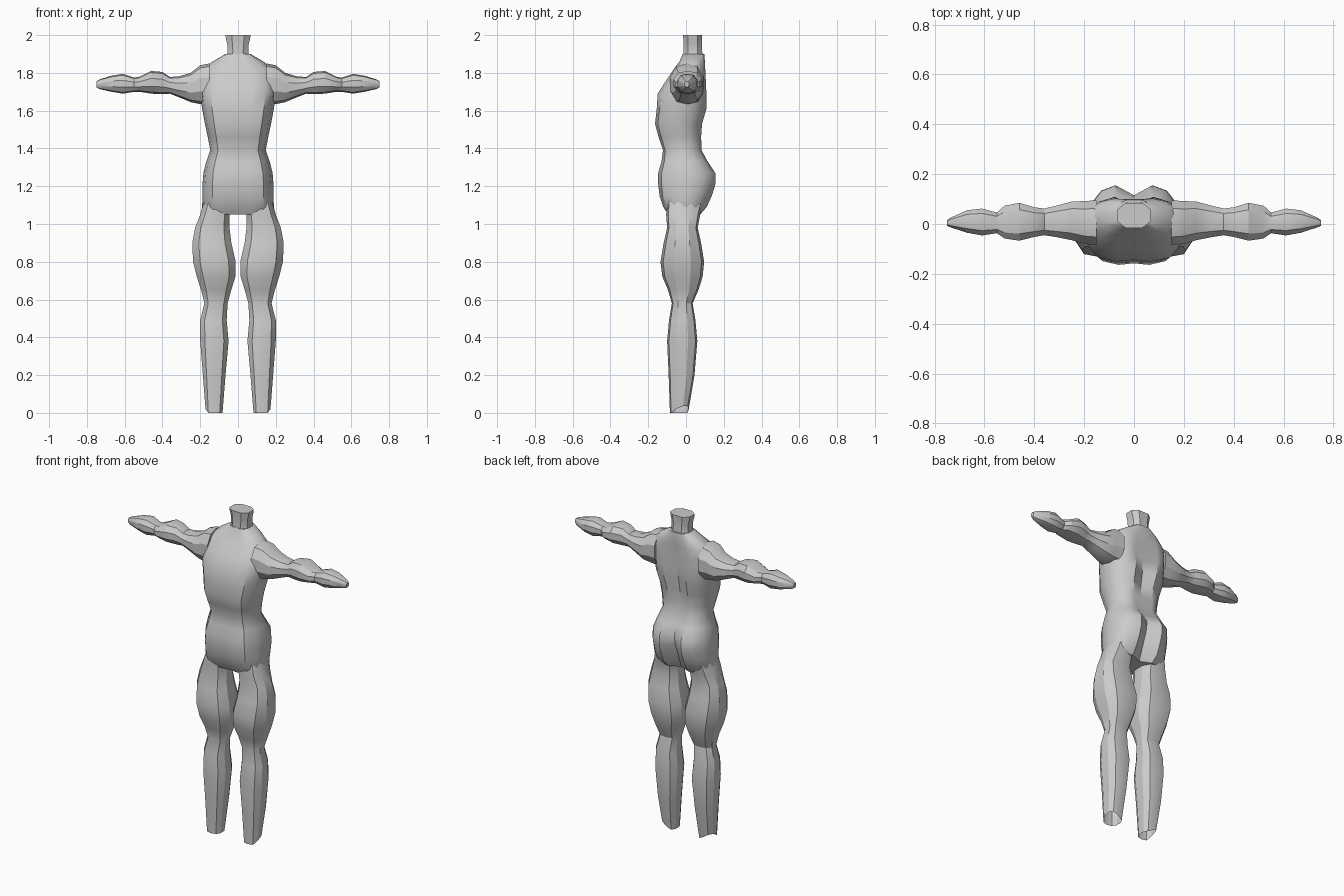
import bpy, bmesh, math


def loft(name, rings, cap_start=False, cap_end=False, angle=30):
    bm = bmesh.new()
    loops = [[bm.verts.new(p) for p in ring] for ring in rings]
    n = len(loops[0])
    for a, b in zip(loops, loops[1:]):
        for i in range(n):
            j = (i + 1) % n
            bm.faces.new((a[i], a[j], b[j], b[i]))
    if cap_start:
        bm.faces.new(loops[0])
    if cap_end:
        bm.faces.new(loops[-1])
    bmesh.ops.recalc_face_normals(bm, faces=bm.faces)
    me = bpy.data.meshes.new(name)
    bm.to_mesh(me)
    bm.free()
    ob = bpy.data.objects.new(name, me)
    bpy.context.collection.objects.link(ob)
    bpy.context.view_layer.objects.active = ob
    bpy.ops.object.select_all(action='DESELECT')
    ob.select_set(True)
    bpy.ops.object.shade_smooth_by_angle(angle=math.radians(angle))
    return ob


def oval(a0, a1, b0, b1, n, power=0.85):
    """Slightly squared oval filling the box a0..a1 by b0..b1."""
    pts = []
    for i in range(n):
        t = 2 * math.pi * (i + 0.5) / n
        c, s = math.cos(t), math.sin(t)
        k = 1 / math.cos(math.pi / n)
        u = max(-1, min(1, math.copysign(abs(c) ** power, c) * k))
        v = max(-1, min(1, math.copysign(abs(s) ** power, s) * k))
        pts.append(((a0 + a1) / 2 + u * (a1 - a0) / 2,
                    (b0 + b1) / 2 + v * (b1 - b0) / 2))
    return pts


# Torso: half outline (width fraction, depth fraction) from front to back
HALF = [(0, -0.95), (0.35, -1), (0.72, -0.88), (0.93, -0.5), (1, 0.05),
        (0.93, 0.5), (0.7, 0.86), (0.4, 1)]
# height, half width, front y, back y, depth of the spine groove
TORSO = [
    (1.05, 0.175, -0.095, 0.075, 0.03), (1.09, 0.19, -0.12, 0.11, 0.05),
    (1.15, 0.188, -0.14, 0.137, 0.055), (1.21, 0.188, -0.147, 0.155, 0.05),
    (1.27, 0.183, -0.147, 0.155, 0.04), (1.33, 0.168, -0.13, 0.115, 0.025),
    (1.39, 0.147, -0.122, 0.083, 0.015), (1.46, 0.16, -0.145, 0.08, 0.02),
    (1.53, 0.175, -0.164, 0.085, 0.025), (1.61, 0.19, -0.155, 0.108, 0.035),
    (1.69, 0.2, -0.15, 0.108, 0.03), (1.76, 0.2, -0.105, 0.105, 0.02),
    (1.82, 0.185, -0.065, 0.102, 0.01), (1.86, 0.135, -0.035, 0.1, 0),
    (1.9, 0.066, -0.017, 0.097, 0),
]
rings = []
for z, w, f, b, g in TORSO:
    cy, h = (f + b) / 2, (b - f) / 2
    right = [(x * w, cy + d * h, z) for x, d in HALF]
    left = [(-x, y, zz) for x, y, zz in reversed(right[1:])]
    rings.append(right + [(0, b - g, z)] + left)
loft("torso", rings, True, True, 35)

# Neck
NECK = [(1.87, 0.066, -0.015, 0.09), (1.91, 0.055, -0.013, 0.086),
        (1.95, 0.056, -0.013, 0.084), (1.98, 0.064, -0.014, 0.084),
        (2.0, 0.066, -0.016, 0.085)]
loft("neck", [[(x, y, z) for x, y in oval(-w, w, f, b, 8, 0.8)]
              for z, w, f, b in NECK], True, True)

# Legs: height, inner x, outer x, front y, back y
LEG = [
    (1.12, 0.04, 0.18, -0.1, 0.09), (1.05, 0.045, 0.2, -0.105, 0.075),
    (0.98, 0.045, 0.227, -0.1, 0.062), (0.9, 0.035, 0.242, -0.118, 0.08),
    (0.8, 0.012, 0.238, -0.135, 0.096), (0.72, 0.014, 0.218, -0.125, 0.088),
    (0.65, 0.036, 0.195, -0.095, 0.066), (0.58, 0.055, 0.178, -0.075, 0.035),
    (0.49, 0.06, 0.2, -0.09, 0.05), (0.38, 0.05, 0.2, -0.1, 0.06),
    (0.2, 0.066, 0.186, -0.092, 0.045), (0, 0.082, 0.172, -0.085, 0.014),
]
# Arms: x, bottom z, top z, front y, back y
ARM = [
    (0.15, 1.63, 1.85, -0.085, 0.095), (0.2, 1.635, 1.84, -0.08, 0.092),
    (0.25, 1.645, 1.8, -0.065, 0.09), (0.31, 1.67, 1.782, -0.053, 0.074),
    (0.36, 1.69, 1.778, -0.045, 0.062), (0.4, 1.687, 1.805, -0.052, 0.067),
    (0.46, 1.69, 1.81, -0.067, 0.085), (0.52, 1.7, 1.78, -0.058, 0.073),
    (0.55, 1.7, 1.775, -0.037, 0.046), (0.61, 1.69, 1.795, -0.046, 0.062),
    (0.67, 1.7, 1.785, -0.035, 0.055), (0.735, 1.715, 1.765, -0.014, 0.026),
    (0.75, 1.725, 1.755, -0.007, 0.016),
]
for side, s in (("left", 1), ("right", -1)):
    legs = []
    for z, i, o, f, b in LEG:
        pts = oval(i, o, f, b, 10)
        if z == 0:  # slanted open cuff
            legs.append([(s * x, y, max(0, 0.7 * (x - 0.14) + 0.4 * (y + 0.05)))
                         for x, y in pts])
        else:
            legs.append([(s * x, y, z) for x, y in pts])
    loft(side + "_leg", legs, True, False)
    loft(side + "_arm", [[(s * x, y, z) for y, z in oval(f, b, lo, hi, 10, 0.95)]
                         for x, lo, hi, f, b in ARM], True, True)
